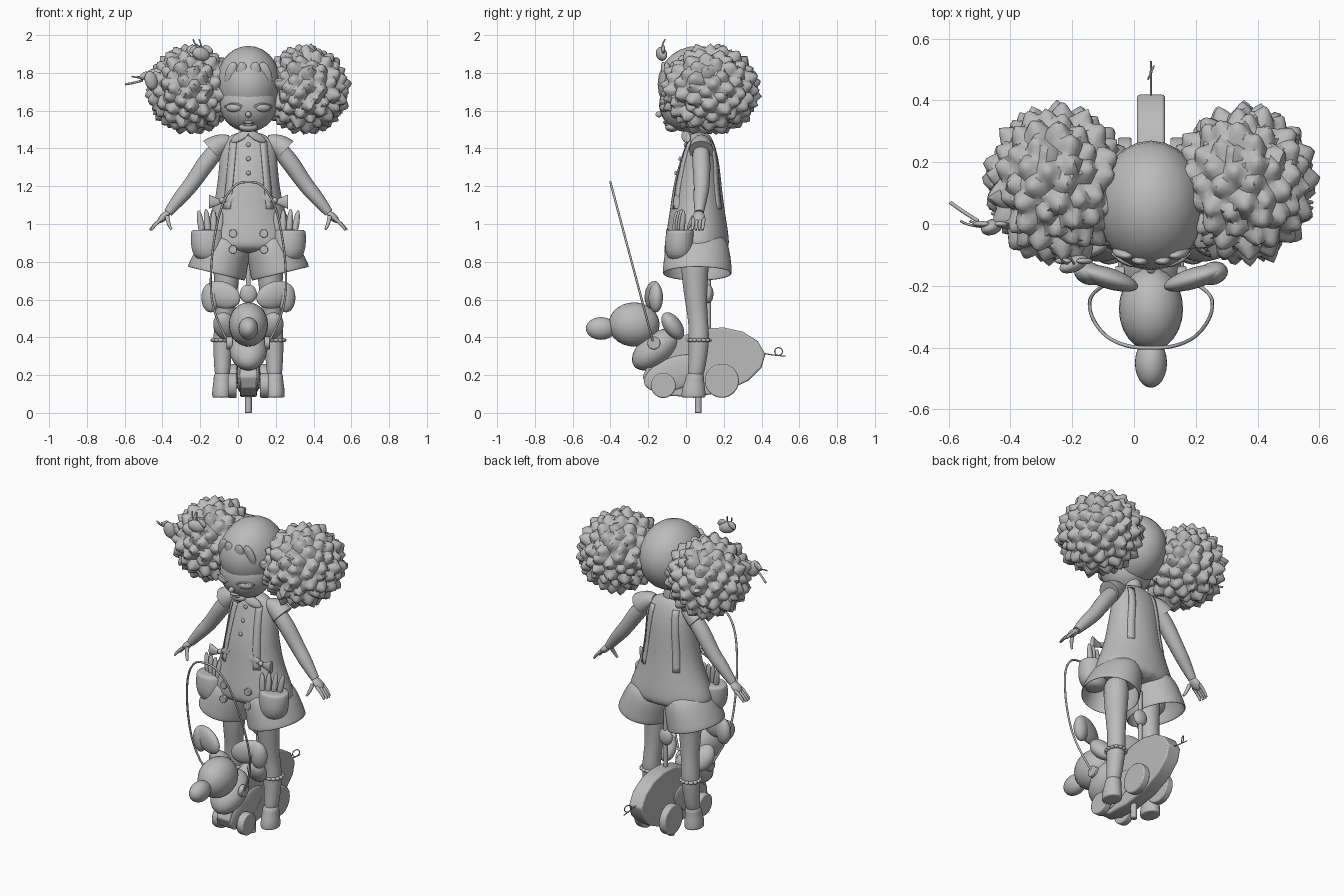
import bpy, bmesh, math, random
from mathutils import Vector, kdtree

random.seed(4)
CX = 0.055            # the figure's own centre line
made = []

old = bpy.data.objects.get("Cube")
if old:
    bpy.data.objects.remove(old)

grey = bpy.data.materials.new("plain_grey")
grey.use_nodes = True
grey.diffuse_color = (0.5, 0.5, 0.5, 1)
grey.node_tree.nodes["Principled BSDF"].inputs["Base Color"].default_value = (0.5, 0.5, 0.5, 1)


def finish(ob, name):
    ob.name = name
    ob.data.materials.append(grey)
    ob.location.x += CX
    made.append(ob)
    return ob


def from_bmesh(name, bm):
    bmesh.ops.recalc_face_normals(bm, faces=bm.faces)
    me = bpy.data.meshes.new(name)
    bm.to_mesh(me)
    bm.free()
    ob = bpy.data.objects.new(name, me)
    bpy.context.collection.objects.link(ob)
    return finish(ob, name)


def ball(name, loc, size, rot=(0, 0, 0)):
    bpy.ops.mesh.primitive_uv_sphere_add(segments=24, ring_count=14, location=loc, rotation=rot)
    ob = bpy.context.object
    ob.scale = size
    return finish(ob, name)


def drum(name, loc, r, depth, axis="x"):
    rot = {"x": (0, math.pi / 2, 0), "y": (math.pi / 2, 0, 0), "z": (0, 0, 0)}[axis]
    bpy.ops.mesh.primitive_cylinder_add(vertices=36, radius=r, depth=depth, location=loc, rotation=rot)
    ob = finish(bpy.context.object, name)
    b = ob.modifiers.new("soft_rim", "BEVEL")
    b.width, b.segments = min(r, depth) * 0.15, 2
    return ob


def loft(name, rings, tilt=None, caps=(True, True), n=24, shell=0):
    """Stack of ellipses (x, y, z, rx, ry); tilt gives the rise per unit x of each."""
    bm = bmesh.new()
    loops = []
    for k, (x, y, z, rx, ry) in enumerate(rings):
        t = tilt[k] if tilt else 0
        loops.append([bm.verts.new((x + rx * math.cos(a), y + ry * math.sin(a), z + t * rx * math.cos(a)))
                      for a in (2 * math.pi * i / n for i in range(n))])
    for a, b in zip(loops, loops[1:]):
        for i in range(n):
            bm.faces.new((a[i], a[(i + 1) % n], b[(i + 1) % n], b[i]))
    for cap, lp in zip(caps, (loops[0], loops[-1])):
        if cap:
            bm.faces.new(lp)
    ob = from_bmesh(name, bm)
    if shell:
        ob.modifiers.new("cloth", "SOLIDIFY").thickness = shell
    ob.modifiers.new("round", "SUBSURF").levels = 2
    return ob


def tube(name, pts, radii, depth=1.0, res=4):
    cu = bpy.data.curves.new(name, "CURVE")
    cu.dimensions, cu.bevel_depth, cu.bevel_resolution, cu.use_fill_caps = "3D", depth, res, True
    sp = cu.splines.new("NURBS")
    sp.points.add(len(pts) - 1)
    for i, (p, q) in enumerate(zip(sp.points, pts)):
        p.co = (*q, 1)
        p.radius = radii[i] if isinstance(radii, (list, tuple)) else radii
    sp.order_u, sp.use_endpoint_u, sp.resolution_u = 3, True, 8
    ob = bpy.data.objects.new(name, cu)
    bpy.context.collection.objects.link(ob)
    return finish(ob, name)


# Dress top: also used to seat the straps, buttons and bows
TORSO = [(0.84, 0.06, 0.27, 0.17), (0.92, 0.06, 0.262, 0.17), (1.0, 0.06, 0.222, 0.158), (1.1, 0.06, 0.185, 0.142),
         (1.2, 0.06, 0.166, 0.13), (1.32, 0.07, 0.155, 0.108), (1.4, 0.075, 0.15, 0.085),
         (1.45, 0.075, 0.13, 0.065), (1.49, 0.07, 0.055, 0.045)]
loft("torso", [(0, y, z, rx, ry) for z, y, rx, ry in TORSO])


def skin(x, z, front=True):
    for a, b in zip(TORSO, TORSO[1:]):
        if a[0] <= z <= b[0]:
            f = (z - a[0]) / (b[0] - a[0])
            _, y, rx, ry = (u + (v - u) * f for u, v in zip(a, b))
            d = ry * math.sqrt(max(0, 1 - (x / rx) ** 2))
            return y - d if front else y + d
    return TORSO[0][1] - TORSO[0][3]


def strap(name, s, front):
    bm = bmesh.new()
    rows = []
    for i in range(13):
        z = 1.08 + i * 0.03
        mid = 0.115 - 0.035 * i / 12
        rows.append([bm.verts.new((s * x, skin(x, z, front) + (-0.005 if front else 0.005), z))
                     for x in (mid - 0.018, mid, mid + 0.018)])
    for a, b in zip(rows, rows[1:]):
        for i in range(2):
            bm.faces.new((a[i], a[i + 1], b[i + 1], b[i]))
    from_bmesh(name, bm).modifiers.new("cloth", "SOLIDIFY").thickness = 0.009


# Head and face
loft("neck", [(0, 0.06, 1.45, 0.055, 0.05), (0, 0.06, 1.5, 0.045, 0.045), (0, 0.05, 1.58, 0.05, 0.05)])
ball("cranium", (0, 0.06, 1.74), (0.174, 0.21, 0.203))
ball("face", (0, 0.0, 1.635), (0.152, 0.142, 0.147))
ball("nose", (0, -0.143, 1.58), (0.016, 0.018, 0.016))
for i, z in enumerate((1.538, 1.524)):
    ball("lip", (0, -0.105 + i * 0.01, z), (0.03, 0.018, 0.009))
ball("chin", (0, -0.075, 1.512), (0.05, 0.035, 0.025))
for x, lean in ((-0.09, 0.2), (-0.03, -0.1), (0.03, 0.15), (0.09, -0.25)):
    ball("fringe_lock", (x, -0.118 + abs(x) * 0.3, 1.79), (0.034, 0.02, 0.07), (0.2, lean, 0))

for s in (-1, 1):
    # Bumpy hair puff
    seeds = kdtree.KDTree(130)
    for i in range(130):
        h = 1 - 2 * (i + 0.5) / 130
        a = i * 2.39996 + random.uniform(-0.1, 0.1)
        r = math.sqrt(1 - h * h)
        seeds.insert((r * math.cos(a), r * math.sin(a), h), i)
    seeds.balance()
    bm = bmesh.new()
    bmesh.ops.create_icosphere(bm, subdivisions=5, radius=1)
    for v in bm.verts:
        _, i, d = seeds.find(v.co)
        v.co *= 1.04 + 0.03 * math.sin(i * 7) - 0.95 * d
        v.co = Vector((v.co.x * 0.238, v.co.y * 0.265, v.co.z * 0.24))
    puff = from_bmesh("hair_puff", bm)
    puff.location += Vector((s * 0.302, 0.13, 1.71))

    # Eye with lid
    ball("eye", (s * 0.077, -0.113, 1.617), (0.045, 0.022, 0.024), (0, 0, s * 0.4))
    tube("eyelid", [(s * 0.03, -0.137, 1.62), (s * 0.075, -0.14, 1.652), (s * 0.125, -0.095, 1.62)], 1, 0.005, 2)

    # Collar, straps and sleeves
    ball("collar_flap", (s * 0.045, 0.0, 1.462), (0.055, 0.012, 0.026), (-0.5, s * 0.45, s * 0.35))
    for front in (True, False):
        strap("front_strap" if front else "back_strap", s, front)
    tube("sleeve", [(s * 0.1, 0.08, 1.435), (s * 0.15, 0.08, 1.43), (s * 0.195, 0.08, 1.39)],
         (0.035, 0.058, 0.066))

    # Arm and hand
    tube("arm", [(s * 0.13, 0.08, 1.43), (s * 0.2, 0.08, 1.36), (s * 0.3, 0.085, 1.21),
                 (s * 0.37, 0.075, 1.13), (s * 0.425, 0.07, 1.06)], (0.04, 0.05, 0.042, 0.037, 0.024))
    ball("palm", (s * 0.447, 0.068, 1.038), (0.042, 0.032, 0.02), (0, s * 0.75, 0))
    for i in range(4):
        y = 0.04 + i * 0.018
        tube("finger", [(s * 0.455, y, 1.03), (s * 0.495, y - 0.003, 1.0),
                        (s * (0.525 - abs(i - 1.5) * 0.008), y - 0.006, 0.968)], (0.01, 0.01, 0.006))
    tube("thumb", [(s * 0.43, 0.04, 1.04), (s * 0.425, 0.02, 1.0), (s * 0.408, 0.01, 0.972)], (0.012, 0.011, 0.006))

    # Flared leg of the shorts
    loft("shorts_leg", [(s * 0.115, 0.06, 0.96, 0.10, 0.14), (s * 0.13, 0.06, 0.87, 0.145, 0.172),
                        (s * 0.152, 0.06, 0.8, 0.15, 0.18), (s * 0.17, 0.06, 0.735, 0.156, 0.187)],
         [0, s * 0.05, s * 0.15, s * 0.25], (True, False), shell=0.012)

    # Leg, boot and sock frill
    loft("leg", [(s * 0.115, 0.05, 0.88, 0.078, 0.08), (s * 0.115, 0.045, 0.72, 0.068, 0.07),
                 (s * 0.122, 0.055, 0.56, 0.054, 0.056), (s * 0.128, 0.065, 0.48, 0.05, 0.052),
                 (s * 0.135, 0.07, 0.38, 0.054, 0.056), (s * 0.138, 0.06, 0.26, 0.044, 0.046),
                 (s * 0.138, 0.045, 0.17, 0.04, 0.044)])
    loft("boot", [(s * 0.138, 0.05, 0.22, 0.048, 0.048), (s * 0.138, 0.045, 0.17, 0.045, 0.05),
                  (s * 0.14, 0.04, 0.13, 0.052, 0.062), (s * 0.14, 0.04, 0.085, 0.053, 0.065),
                  (s * 0.14, 0.04, 0.08, 0.048, 0.06)])
    for k in range(14):
        a = k * math.tau / 14
        ball("sock_frill", (s * 0.135 + 0.052 * math.cos(a), 0.07 + 0.054 * math.sin(a), 0.385), (0.014, 0.014, 0.01))

    # Pocket with sticks in it
    loft("pocket", [(s * 0.205, -0.03, 0.8, 0.045, 0.045), (s * 0.212, -0.035, 0.83, 0.08, 0.07),
                    (s * 0.215, -0.035, 0.89, 0.092, 0.08), (s * 0.215, -0.03, 0.965, 0.09, 0.075),
                    (s * 0.215, -0.03, 0.97, 0.08, 0.065)])
    for i in range(4):
        x = 0.15 + i * 0.034
        ball("pocket_stick", (s * x, -0.055 + i * 0.012, 1.0), (0.017, 0.015, 0.08 - 0.006 * abs(i - 2)),
             (-0.1, s * (i - 1) * 0.08, 0))

    # Bow and buttons
    yb = skin(0.14, 1.125) - 0.022
    ball("bow_knot", (s * 0.14, yb - 0.005, 1.125), (0.015, 0.015, 0.016))
    for t in (-1, 1):
        bpy.ops.mesh.primitive_cone_add(vertices=16, radius1=0.038, radius2=0.01, depth=0.065,
                                        location=(s * 0.14 + t * 0.037, yb, 1.125 + t * s * -0.007),
                                        rotation=(0, -t * math.pi / 2, 0))
        wing = bpy.context.object
        wing.scale = (1, 0.45, 1)
        finish(wing, "bow_wing")
    for z in (0.865, 0.95):
        drum("button", (s * 0.082, skin(0.082, z) - 0.002, z), 0.022, 0.018, "y")

    # Pull toy: ears, wheels, hubs and side plates
    ball("toy_ear", (s * 0.14, -0.175, 0.625), (0.105, 0.034, 0.07), (0, s * -0.3, s * 0.3))
    ball("toy_ear_tip", (s * 0.2, -0.16, 0.61), (0.05, 0.037, 0.078), (0, 0, s * 0.3))
    ball("toy_paw", (s * 0.125, -0.07, 0.46), (0.06, 0.047, 0.083), (0.6, s * 0.3, 0))
    drum("front_wheel", (s * 0.085, -0.12, 0.145), 0.066, 0.045)
    drum("rear_wheel", (s * 0.085, 0.19, 0.17), 0.09, 0.045)
    drum("handle_hub", (s * 0.1, -0.17, 0.37), 0.034, 0.03)
    plate = ball("toy_side_plate", (s * 0.045, -0.06, 0.21), (0.018, 0.17, 0.085), (0.35, 0, 0))

for i in range(3):
    z = 1.42 - i * 0.075
    ball("shirt_button", (0, skin(0, z) - 0.002, z), (0.012, 0.008, 0.012))

# Pull toy: egg-shaped slab body
EGG = [(-.23, .19), (-.2, .26), (-.1, .36), (0, .415), (.1, .447), (.2, .452), (.3, .43), (.38, .38),
       (.42, .31), (.4, .24), (.33, .17), (.2, .11), (.05, .085), (-.1, .09), (-.2, .13)]
bm = bmesh.new()
rim = [[bm.verts.new((x, y, z)) for y, z in EGG] for x in (-0.045, 0.045)]
for lp in rim:
    bm.faces.new(lp)
for i in range(len(EGG)):
    j = (i + 1) % len(EGG)
    bm.faces.new((rim[0][i], rim[0][j], rim[1][j], rim[1][i]))
b = from_bmesh("toy_body", bm).modifiers.new("soft_rim", "BEVEL")
b.width, b.segments = 0.008, 2

# Pull toy: head, muzzle, chest, axles and stand
ball("toy_head", (0, -0.275, 0.468), (0.104, 0.135, 0.117))
ball("toy_muzzle", (0, -0.45, 0.447), (0.052, 0.08, 0.06))
ball("toy_chest", (0, -0.16, 0.335), (0.1, 0.145, 0.085), (0.65, 0, 0))
drum("front_axle", (0, -0.12, 0.145), 0.015, 0.2)
drum("rear_axle", (0, 0.19, 0.17), 0.015, 0.2)
drum("stand_peg", (0, 0.065, 0.1), 0.018, 0.2, "z")
drum("support_post", (0, 0.12, 0.6), 0.012, 0.4, "z")
ball("post_bead", (0, 0.12, 0.63), (0.045, 0.025, 0.05))

# Pull handle loop and curly tail
half = [(0.1, 0.36), (0.15, 0.45), (0.2, 0.6), (0.198, 0.8), (0.172, 0.98), (0.135, 1.12), (0.07, 1.215)]
path = [(-x, z) for x, z in half] + [(0, 1.225)] + [(x, z) for x, z in reversed(half)]
tube("pull_handle", [(x, -0.4 + (1.22 - z) * 0.267, z) for x, z in path], 1, 0.006, 2)
curl = [(0.01 * math.sin(a), 0.49 + 0.022 * math.sin(a), 0.325 - 0.022 * math.cos(a))
        for a in (i * math.pi / 4 for i in range(9))]
tube("toy_tail", [(0, 0.41, 0.315), (0, 0.45, 0.308)] + curl + [(0, 0.528, 0.3)], 1, 0.003, 2)

# Small winged hair ornaments
for x, y, z, lean in ((-0.25, -0.13, 1.9, 0.3), (-0.515, -0.01, 1.76, 1.3)):
    ball("ornament_body", (x, y, z), (0.05, 0.025, 0.035), (0, lean, 0.4))
    for t in (-1, 1):
        ball("ornament_wing", (x + 0.035 * t, y + 0.01, z + 0.025), (0.03, 0.01, 0.018), (0, t * 0.6, 0))
        dx, dz = math.sin(lean) * -0.09, math.cos(lean) * 0.08
        tube("ornament_feeler", [(x, y, z), (x + dx * 0.6 + t * 0.02, y, z + dz * 0.7),
                                 (x + dx + t * 0.015, y + 0.02, z + dz)], 1, 0.004, 2)
tube("ornament_trail", [(-0.56, 0.01, 1.76), (-0.61, 0.04, 1.745), (-0.65, 0.07, 1.74)], 1, 0.006, 2)

bpy.ops.object.select_all(action="DESELECT")
meshes = [o for o in made if o.type == "MESH"]
for o in meshes:
    o.select_set(True)
bpy.context.view_layer.objects.active = meshes[0]
bpy.ops.object.shade_smooth_by_angle(angle=math.radians(40))
